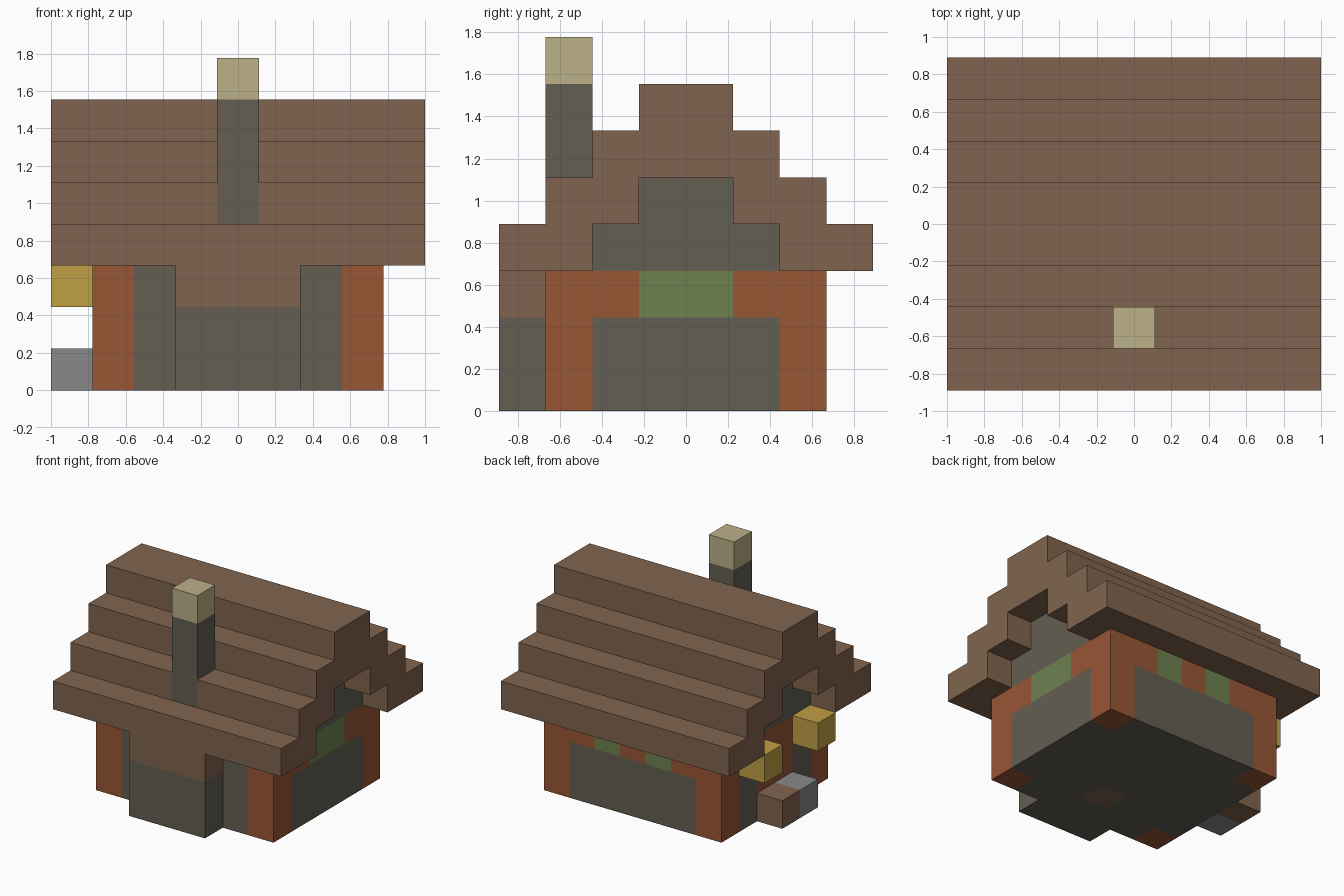
import bpy
import bmesh
from mathutils import Vector

if "Cube" in bpy.data.objects:
    bpy.data.objects.remove(bpy.data.objects["Cube"], do_unlink=True)

UNIT = 2 / 9                       # edge of one building block
ORIGIN = Vector((-4.5, -4, 0))     # lower corner of the block grid


def material(name, hexcode):
    def linear(pair):
        c = int(pair, 16) / 255
        return c / 12.92 if c <= 0.04045 else ((c + 0.055) / 1.055) ** 2.4
    rgba = [linear(hexcode[i:i + 2]) for i in (0, 2, 4)] + [1]
    mat = bpy.data.materials.new(name)
    mat.use_nodes = True
    mat.diffuse_color = rgba
    shader = mat.node_tree.nodes["Principled BSDF"]
    shader.inputs["Base Color"].default_value = rgba
    shader.inputs["Roughness"].default_value = 0.9
    return mat


wood = material("brown wood", "80644e")
stone = material("dark stone", "635e52")
timber = material("rust timber", "985635")
glass = material("green glass", "6e814f")
gold = material("lantern gold", "c09f45")
cream = material("cream cap", "bcb188")
pale = material("pale stone", "888888")

cells = {}        # block position -> part name
part_mats = {}    # part name -> material


def fill(part, mat, xs, ys, zs):
    """Fill inclusive block ranges with a part; later parts replace earlier ones."""
    part_mats[part] = mat
    for x in range(xs[0], xs[-1] + 1):
        for y in range(ys[0], ys[-1] + 1):
            for z in range(zs[0], zs[-1] + 1):
                cells[x, y, z] = part


# Walls: stone body with a timber band on top, stone again at the front
fill("stone_walls", stone, [1, 7], [1, 6], [0, 1])
fill("timber_band", timber, [1, 7], [2, 6], [2])
fill("front_wall_top", stone, [2, 6], [1], [2])
for x in (1, 7):
    for y in (1, 6):
        fill("corner_posts", timber, [x], [y], [0, 2])

# Windows: one wide on the left end, two small at the back
fill("side_window", glass, [7], [3, 4], [2])
for x in (3, 5):
    fill("back_windows", glass, [x], [6], [2])

# Doorway, steps and lanterns on the right end
fill("door", timber, [1], [3, 4], [1])
fill("wood_step", wood, [0], [4], [0])
fill("stone_step", pale, [0], [3], [0])
for y in (2, 5):
    fill("lanterns", gold, [0], [y], [2])

# Bay at the front and hearth block in the floor
fill("bay", stone, [3, 5], [0], [0, 1])
fill("bay_top", wood, [3, 5], [0], [2])
fill("hearth", wood, [4], [2], [0])

# Stepped gables and roof, mirrored front to back
fill("gables", stone, [1, 7], [2, 5], [3])
fill("gables", stone, [1, 7], [3, 4], [4])
for step in range(4):
    for y in (step, step + 1):
        if y < 4:
            for row in (y, 7 - y):
                fill("roof", wood, [0, 8], [row], [step + 3])

# Chimney
fill("chimney", stone, [4], [1], [4, 6])
fill("chimney_cap", cream, [4], [1], [7])


def build(part):
    """Make one mesh from the exposed block sides of a part."""
    bm = bmesh.new()
    for cell in [c for c, name in cells.items() if name == part]:
        base = Vector(cell) + ORIGIN
        for axis in range(3):
            u, v = Vector(), Vector()
            u[(axis + 1) % 3] = v[(axis + 2) % 3] = 1
            for side in (0, 1):
                normal = Vector()
                normal[axis] = 1
                neighbour = list(cell)
                neighbour[axis] += 2 * side - 1
                if tuple(neighbour) in cells:
                    continue
                corner = base + normal * side
                ring = [corner, corner + u, corner + u + v, corner + v]
                if not side:
                    ring.reverse()
                bm.faces.new([bm.verts.new(p * UNIT) for p in ring])
    if bm.faces:
        bmesh.ops.remove_doubles(bm, verts=bm.verts, dist=UNIT / 100)
        mesh = bpy.data.meshes.new(part)
        bm.to_mesh(mesh)
        mesh.materials.append(part_mats[part])
        bpy.context.collection.objects.link(bpy.data.objects.new(part, mesh))
    bm.free()


for part in part_mats:
    build(part)
